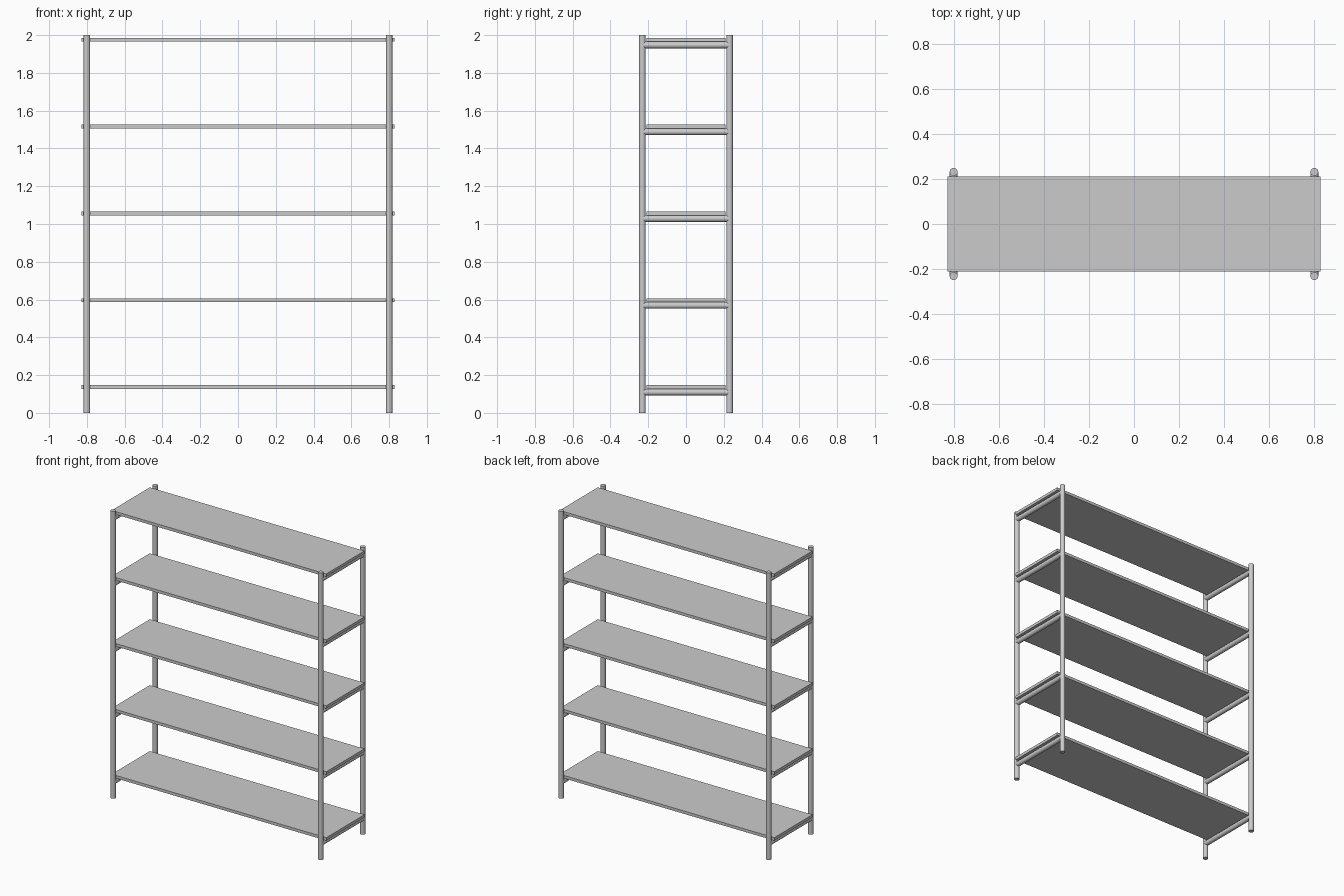
import bpy, math

if "Cube" in bpy.data.objects:
    bpy.data.objects.remove(bpy.data.objects["Cube"])

POST_X, POST_Y = 0.80, 0.231
R = 0.0175
SHELF_T = 0.02


def rod(name, loc, length, rot=(0, 0, 0)):
    bpy.ops.mesh.primitive_cylinder_add(vertices=24, radius=R, depth=length,
                                        location=loc, rotation=rot)
    ob = bpy.context.object
    ob.name = name
    bpy.ops.object.shade_smooth_by_angle(angle=math.radians(35))
    return ob


def board(name, loc, size):
    bpy.ops.mesh.primitive_cube_add(size=1, location=loc)
    ob = bpy.context.object
    ob.name = name
    ob.scale = size
    bpy.ops.object.transform_apply(location=False, rotation=False, scale=True)
    return ob


# Upright corner posts
for sx, side in ((-1, "left"), (1, "right")):
    for sy, end in ((-1, "front"), (1, "back")):
        rod(f"{end}_{side}_post", (sx * POST_X, sy * POST_Y, 1.0), 2.0)

# Five shelves, each resting on a round crossbar at either end
for i in range(5):
    top = 0.147 + 0.4595 * i
    board(f"shelf_{i + 1}", (0, 0, top - SHELF_T / 2), (1.655, 0.42, SHELF_T))
    for sx, side in ((-1, "left"), (1, "right")):
        rod(f"{side}_crossbar_{i + 1}", (sx * POST_X, 0, top - SHELF_T - R),
            2 * POST_Y, (math.pi / 2, 0, 0))
